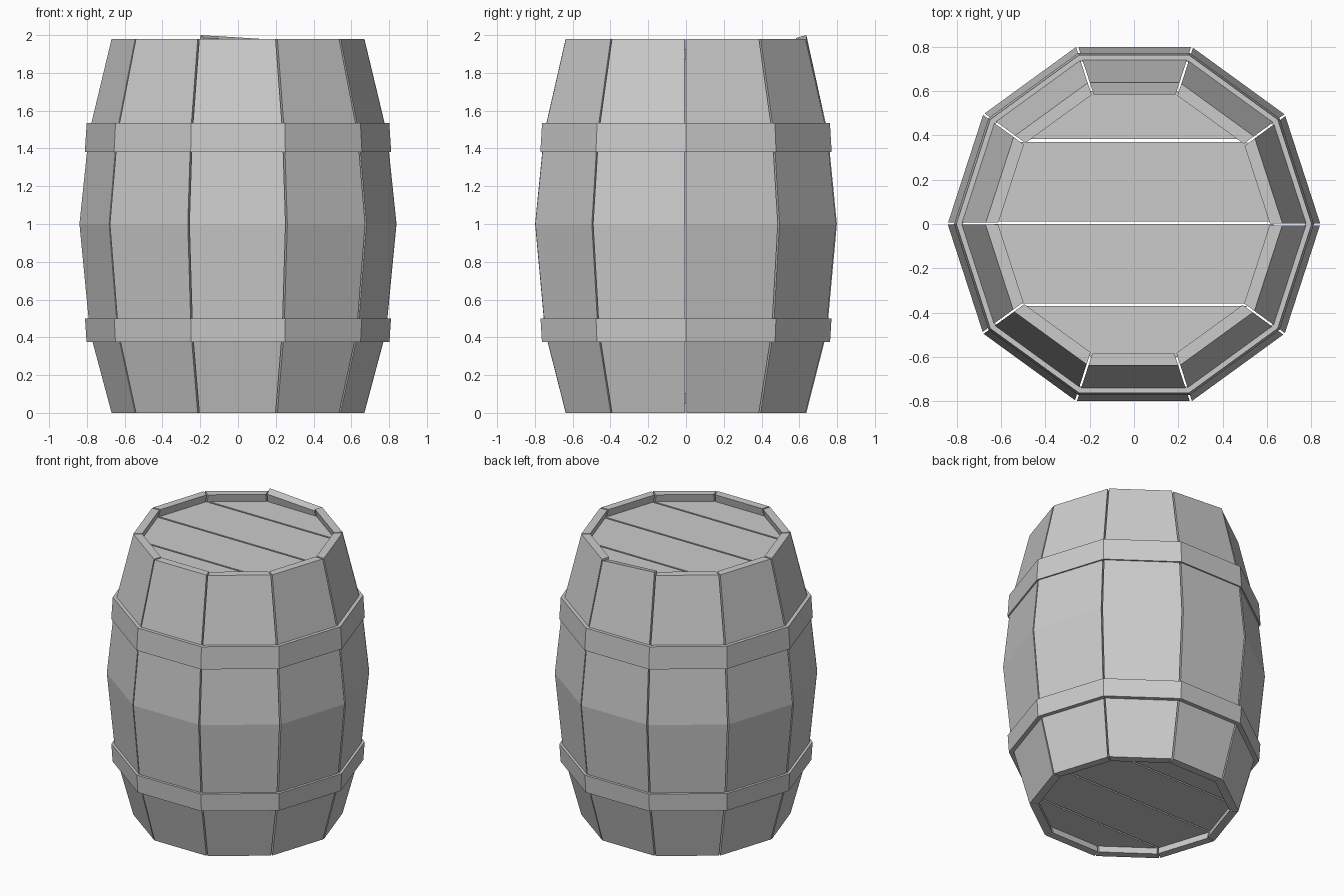
import bpy
import math
from mathutils import Vector

if "Cube" in bpy.data.objects:
    bpy.data.objects.remove(bpy.data.objects["Cube"])

SIDES = 10
STEP = 2 * math.pi / SIDES
APO = math.cos(STEP / 2)
# stave bulge: (corner radius, height)
PROFILE = [(0.67, 0.0), (0.785, 0.43), (0.84, 1.0), (0.79, 1.48), (0.67, 1.98)]
THICK = 0.057


def make(name, verts, faces):
    me = bpy.data.meshes.new(name)
    me.from_pydata([tuple(v) for v in verts], [], faces)
    me.update()
    ob = bpy.data.objects.new(name, me)
    bpy.context.collection.objects.link(ob)
    return ob


def skin(count, ring, close):
    """Quads joining consecutive rings, with end caps or closed in a loop."""
    faces = []
    for k in range(count if close else count - 1):
        a, b = k * ring, ((k + 1) % count) * ring
        for j in range(ring):
            n = (j + 1) % ring
            faces.append((a + j, a + n, b + n, b + j))
    if not close:
        faces.append(tuple(reversed(range(ring))))
        faces.append(tuple((count - 1) * ring + j for j in range(ring)))
    return faces


# Bulging staves, one per side, with thin gaps between neighbours
def stave(i):
    ang = (i + 0.5) * STEP
    out = Vector((math.cos(ang), math.sin(ang), 0))
    side = Vector((-out.y, out.x, 0))
    verts = []
    for r, z in PROFILE:
        ri = r - THICK
        up = Vector((0, 0, z))
        for rad, s in ((ri, -1), (r, -1), (r, 1), (ri, 1)):
            half = rad * math.sin(STEP / 2) - (0.008 if s > 0 else 0.002)
            verts.append(out * rad * APO + side * s * half + up)
    if i == 2:  # back stave sits a little crooked at the top
        for k, dz in zip((16, 17, 18, 19), (-0.015, -0.005, 0.02, 0.005)):
            verts[k].z += dz
    make(f"stave_{i + 1}", verts, skin(len(PROFILE), 4, False))


for i in range(SIDES):
    stave(i)


# Ten-sided hoops
def hoop(name, z0, r0, z1, r1):
    section = [(r0 - 0.03, z0), (r0, z0), (r1, z1), (r1 - 0.03, z1)]
    verts = [(r * math.cos(k * STEP), r * math.sin(k * STEP), z)
             for k in range(SIDES) for r, z in section]
    faces = [f[::-1] for f in skin(SIDES, 4, True)]
    make(name, verts, faces)


hoop("lower_hoop", 0.375, 0.802, 0.50, 0.81)
hoop("upper_hoop", 1.38, 0.811, 1.535, 0.801)


# Planked lid and base: each plank spans one row of decagon corners
def planks(name, z0, z1, radius):
    rows = [(radius * math.sin(k * STEP) if abs(k) < 2.5 else 0,
             radius * math.cos(k * STEP)) for k in range(-2, 3)]
    for n, ((ya, xa), (yb, xb)) in enumerate(zip(rows, rows[1:])):
        ya += 0.012 if n > 0 else 0
        verts = [(x, y, z) for z in (z0, z1)
                 for x, y in ((-xa, ya), (xa, ya), (xb, yb), (-xb, yb))]
        make(f"{name}_plank_{n + 1}", verts, skin(2, 4, False))


planks("lid", 1.87, 1.925, 0.63)
planks("base", 0.05, 0.105, 0.63)
